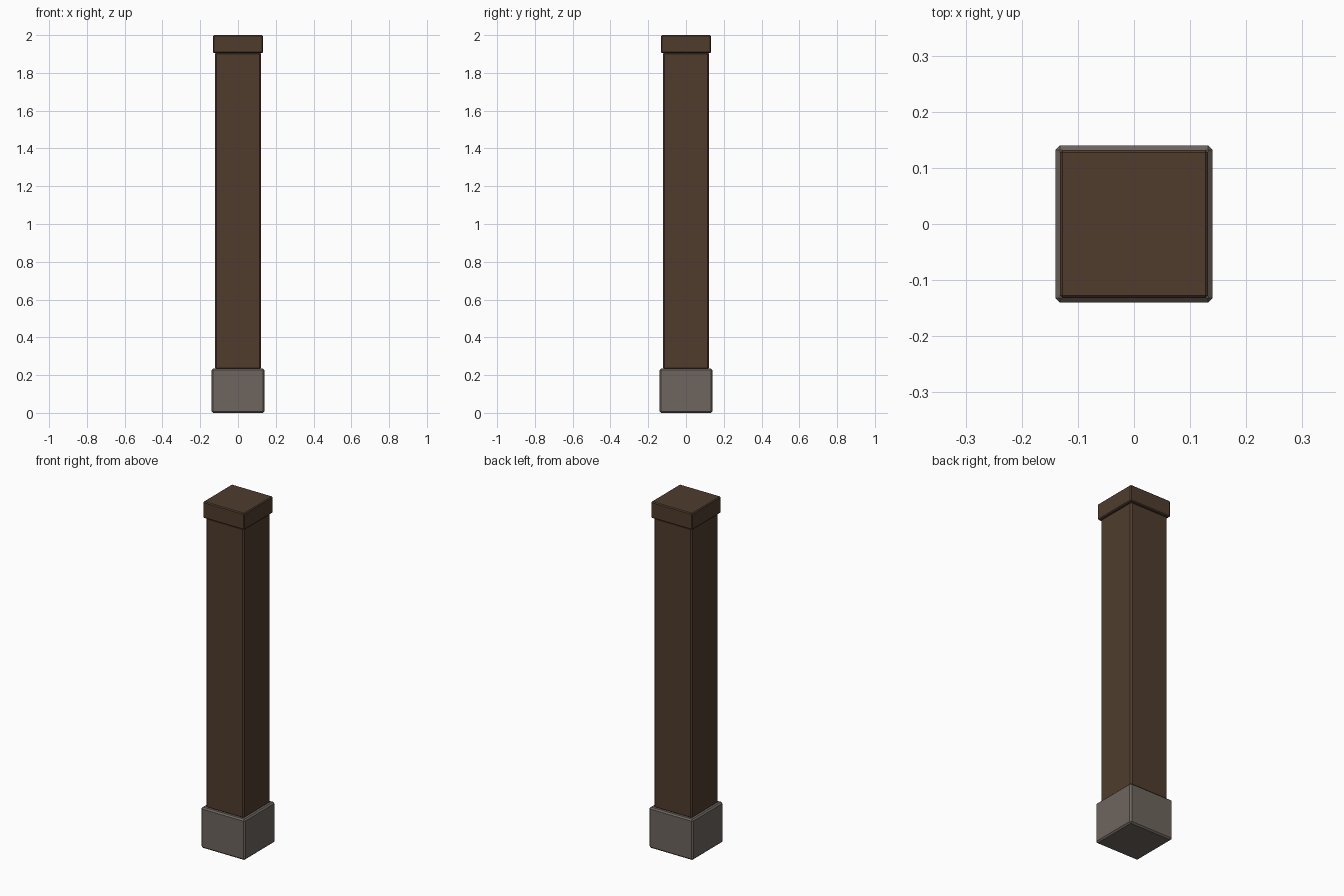
import bpy

if "Cube" in bpy.data.objects:
    bpy.data.objects.remove(bpy.data.objects["Cube"])


def material(name, rgb):
    m = bpy.data.materials.new(name)
    m.diffuse_color = (*rgb, 1.0)
    m.use_nodes = True
    m.node_tree.nodes["Principled BSDF"].inputs["Base Color"].default_value = m.diffuse_color
    return m


wood = material("dark brown wood", (0.080, 0.046, 0.027))
stone = material("grey stone", (0.155, 0.130, 0.112))


def block(name, half, z0, z1, chamfer, mat):
    """Square block from z0 to z1 with flat chamfered edges."""
    bpy.ops.mesh.primitive_cube_add(size=1, location=(0, 0, (z0 + z1) / 2))
    ob = bpy.context.object
    ob.name = name
    ob.scale = (2 * half, 2 * half, z1 - z0)
    bpy.ops.object.transform_apply(location=False, rotation=False, scale=True)
    bev = ob.modifiers.new("chamfer", 'BEVEL')
    bev.width = chamfer
    bev.segments = 1
    ob.data.materials.append(mat)
    return ob


# Stone footing, timber shaft and overhanging cap
block("stone_base", 0.14, 0.0, 0.235, 0.008, stone)
block("post_shaft", 0.122, 0.23, 1.908, 0.008, wood)
block("post_cap", 0.132, 1.905, 2.0, 0.005, wood)
